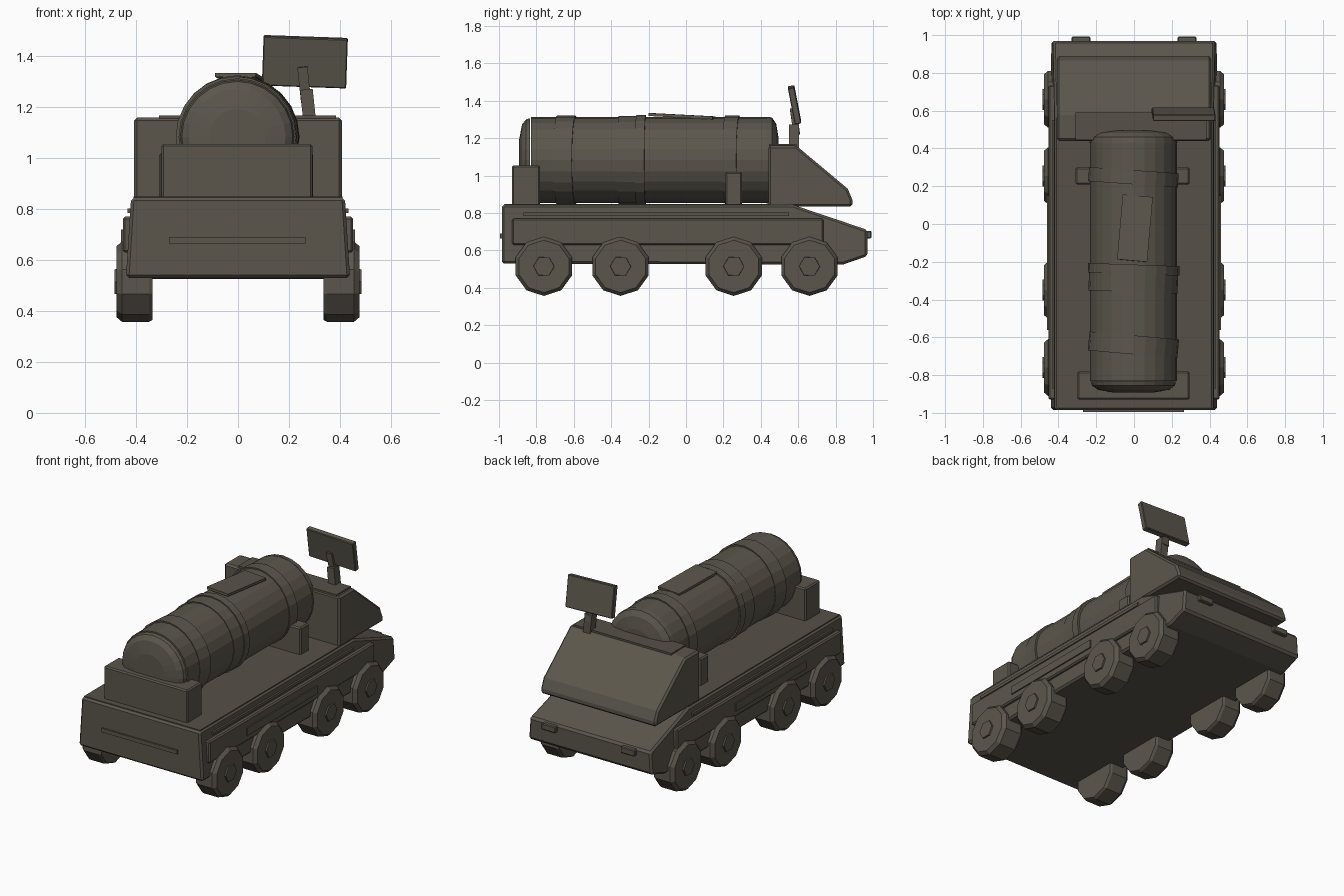
import bpy, bmesh, math
from mathutils import Matrix, Vector

if "Cube" in bpy.data.objects:
    bpy.data.objects.remove(bpy.data.objects["Cube"])


def material(name, rgb):
    m = bpy.data.materials.new(name)
    m.diffuse_color = (*rgb, 1)
    m.use_nodes = True
    m.node_tree.nodes["Principled BSDF"].inputs["Base Color"].default_value = m.diffuse_color
    return m


OLIVE = material("olive_grey", (0.105, 0.094, 0.072))
DECK = material("brown_grey", (0.093, 0.080, 0.065))


def finish(name, bm, mat=OLIVE, bevel=0):
    bmesh.ops.recalc_face_normals(bm, faces=bm.faces)
    me = bpy.data.meshes.new(name)
    bm.to_mesh(me)
    bm.free()
    me.materials.append(mat)
    ob = bpy.data.objects.new(name, me)
    bpy.context.collection.objects.link(ob)
    if bevel:
        b = ob.modifiers.new("bevel", 'BEVEL')
        b.width = bevel
        b.segments = 1
        b.limit_method = 'ANGLE'
    return ob


def box(name, lo, hi, rot=None, bevel=0, mat=OLIVE):
    lo, hi = Vector(lo), Vector(hi)
    bm = bmesh.new()
    bmesh.ops.create_cube(bm, size=1, matrix=Matrix.Diagonal((*(hi - lo), 1)))
    ob = finish(name, bm, mat, bevel)
    ob.location = (lo + hi) / 2
    if rot:
        ob.rotation_euler = [math.radians(a) for a in rot]
    return ob


def prism(name, profile, half_width, bevel=0):
    """Side profile (y, z) extruded across x; half_width depends on z."""
    bm = bmesh.new()
    sides = [[bm.verts.new((s * half_width(z), y, z)) for y, z in profile]
             for s in (-1, 1)]
    bm.faces.new(sides[0])
    bm.faces.new(sides[1][::-1])
    n = len(profile)
    for i in range(n):
        j = (i + 1) % n
        bm.faces.new((sides[0][i], sides[1][i], sides[1][j], sides[0][j]))
    return finish(name, bm, OLIVE, bevel)


def lathe(name, rings, n, matrix, phase=0.0):
    """Rings of (distance along local z, radius), closed at both ends."""
    bm = bmesh.new()
    loops = []
    for d, r in rings:
        a = [phase + 2 * math.pi * k / n for k in range(n)]
        loops.append([bm.verts.new((r * math.cos(t), r * math.sin(t), d)) for t in a])
    for a, b in zip(loops, loops[1:]):
        for k in range(n):
            bm.faces.new((a[k], a[(k + 1) % n], b[(k + 1) % n], b[k]))
    bm.faces.new(loops[0])
    bm.faces.new(loops[-1])
    bmesh.ops.transform(bm, matrix=matrix, verts=bm.verts)
    return finish(name, bm)


# Hull with sloped nose
prism("hull", [(-0.985, 0.53), (-0.985, 0.845), (0.57, 0.845), (0.97, 0.71),
               (0.97, 0.57), (0.84, 0.525)],
      lambda z: 0.44 - 0.02 * (z - 0.53) / 0.31, 0.012)
box("deck_plate", (-0.41, -0.97, 0.843), (0.41, 0.56, 0.849), mat=DECK)
box("tailgate_strip", (-0.27, -0.995, 0.665), (0.265, -0.98, 0.69))

# Sloped cab, roof plate
prism("cab", [(0.44, 0.835), (0.44, 1.16), (0.59, 1.16), (0.865, 0.93),
              (0.89, 0.87), (0.89, 0.835)], lambda z: 0.408, 0.012)
box("roof_plate", (-0.31, 0.445, 1.155), (0.385, 0.59, 1.168), mat=DECK)

# Parts repeated on both sides
for s, side in ((-1, "left"), (1, "right")):
    def side_box(name, x0, x1, y0, y1, z0, z1, bevel=0):
        a, b = sorted((s * x0, s * x1))
        box(f"{side}_{name}", (a, y0, z0), (b, y1, z1), bevel=bevel)

    side_box("side_panel", 0.40, 0.452, -0.93, 0.735, 0.63, 0.77, 0.008)
    side_box("side_vent", 0.44, 0.46, -0.56, 0.15, 0.67, 0.72)
    side_box("upper_trim", 0.41, 0.434, -0.87, 0.55, 0.785, 0.803)
    side_box("headlight", 0.23, 0.33, 0.96, 0.992, 0.665, 0.705, 0.005)

    # Ten-sided wheels with six-sided hubs
    for i, y in enumerate((-0.76, -0.35, 0.255, 0.66)):
        m = Matrix.Translation((0, y, 0.515)) @ Matrix.Rotation(s * math.pi / 2, 4, 'Y')
        lathe(f"{side}_wheel_{i + 1}",
              [(0.335, 0.15), (0.35, 0.158), (0.455, 0.158), (0.476, 0.14)], 10, m)
        lathe(f"{side}_hub_{i + 1}", [(0.45, 0.06), (0.485, 0.055)], 6, m, 0.5)

# Canister lying along the deck, with domed ends
along_y = Matrix.Translation((-0.003, 0, 1.083)) @ Matrix.Rotation(-math.pi / 2, 4, 'X')
lathe("canister", [(-0.83, 0.23), (0.44, 0.23)], 24, along_y)
lathe("canister_back_cap", [(-0.835, 0.224), (-0.855, 0.218), (-0.877, 0.19), (-0.892, 0.11)],
      24, along_y)
lathe("canister_front_cap", [(0.43, 0.232), (0.46, 0.228), (0.482, 0.195), (0.495, 0.12)],
      24, along_y)

# Raised bands, each slightly askew
for i, (y0, y1, tilt) in enumerate(((-0.69, -0.59, 5), (-0.36, -0.215, 2), (0.21, 0.285, 4))):
    c, h = (y0 + y1) / 2, (y1 - y0) / 2
    m = (Matrix.Translation((0, c, 0)) @ along_y
         @ Matrix.Rotation(math.radians(tilt), 4, 'Y'))
    edges = ([(-h, 0.238), (h, 0.238)] if i != 1 else
             [(-h, 0.236), (h - 0.05, 0.236), (h - 0.05, 0.242), (h, 0.242)])
    lathe(f"canister_band_{i + 1}", edges, 24, m)
box("canister_top_plate", (-0.075, -0.195, 1.31), (0.085, 0.15, 1.326), rot=(-3, 0, -5))

# Cradles holding the canister
box("rear_cradle", (-0.30, -0.93, 0.84), (0.293, -0.78, 1.055), bevel=0.008)
box("front_cradle", (-0.31, 0.21, 0.84), (0.295, 0.30, 1.02), bevel=0.008)

# Sensor panel on its mast
box("mast_base", (0.25, 0.55, 1.14), (0.30, 0.605, 1.27), rot=(0, -6, 0))
box("mast_neck", (0.24, 0.565, 1.22), (0.28, 0.60, 1.36), rot=(8, -6, 0))
box("sensor_panel", (0.097, 0.563, 1.28), (0.428, 0.598, 1.477), rot=(11, 2, 0), bevel=0.004)
